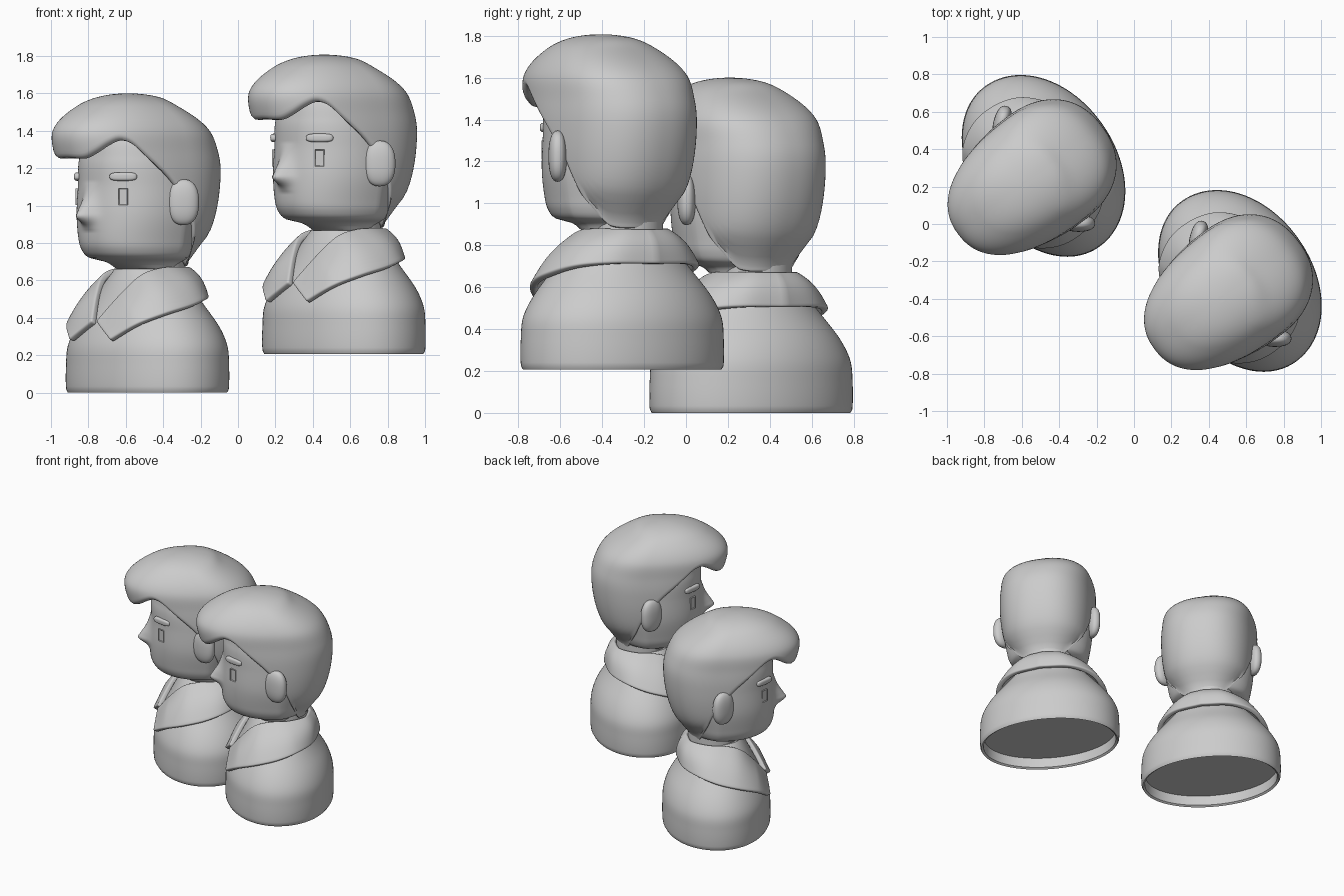
import bpy, bmesh, math
from math import sin, cos, pi, radians, sqrt, exp
from mathutils import Matrix, Vector

cube = bpy.data.objects.get("Cube")
if cube:
    bpy.data.objects.remove(cube, do_unlink=True)

grey = bpy.data.materials.new("plain_grey")
grey.use_nodes = True
colour = (0.6, 0.6, 0.6, 1)
grey.diffuse_color = colour
grey.node_tree.nodes["Principled BSDF"].inputs["Base Color"].default_value = colour

HEAD = Matrix.Translation((0.02, 0, 0))
BODY = Matrix.Rotation(radians(-2), 4, 'Z')
parts = []


def curve(table, key):
    """Smooth interpolation of the rows of a table keyed by their first column."""
    n = len(table)
    key = min(max(key, table[0][0]), table[-1][0])
    i = max(k for k in range(n - 1) if table[k][0] <= key)
    lo, hi = table[i], table[i + 1]
    before, after = table[max(i - 1, 0)], table[min(i + 2, n - 1)]
    h = hi[0] - lo[0]
    t = (key - lo[0]) / h
    out = []
    for c in range(1, len(lo)):
        m0 = (hi[c] - before[c]) / (hi[0] - before[0]) * h
        m1 = (after[c] - lo[c]) / (after[0] - lo[0]) * h
        d = hi[c] - lo[c]
        out.append(lo[c] + t * (m0 + t * (3 * d - 2 * m0 - m1 + t * (m0 + m1 - 2 * d))))
    return out


def oval(phi, a, front, back, n=2.0, mid=0.0, pinch=0.0):
    """Point on a rounded oval; phi is 0 at the front and grows to the left."""
    s, c = sin(phi), cos(phi)
    x = math.copysign(abs(s) ** (2 / n), s) * a * (1 - pinch * max(0, -c))
    y = -math.copysign(abs(c) ** (2 / n), c) * (front if c > 0 else back)
    return x, y + mid


def add(name, bm, matrix=Matrix(), mirror=False):
    bmesh.ops.recalc_face_normals(bm, faces=bm.faces[:])
    me = bpy.data.meshes.new(name)
    bm.to_mesh(me)
    bm.free()
    me.materials.append(grey)
    ob = bpy.data.objects.new(name, me)
    bpy.context.collection.objects.link(ob)
    ob.matrix_world = matrix
    if mirror:
        ob.modifiers.new("Mirror", 'MIRROR')
    parts.append(ob)
    return ob


def loft(rings, closed=True, caps=True):
    bm = bmesh.new()
    rows = [[bm.verts.new(p) for p in ring] for ring in rings]
    n = len(rows[0])
    for r, s in zip(rows, rows[1:]):
        for i in range(n if closed else n - 1):
            j = (i + 1) % n
            bm.faces.new((r[i], r[j], s[j], s[i]))
    if caps:
        bm.faces.new(rows[0])
        bm.faces.new(rows[-1])
    return bm


def pebble(size, place, power):
    """Ball with squared-off sides; a lower power is boxier."""
    bm = bmesh.new()
    bmesh.ops.create_uvsphere(bm, u_segments=40, v_segments=24, radius=1)
    for v in bm.verts:
        v.co = [math.copysign(abs(c) ** power, c) * s for c, s in zip(v.co, size)]
    bmesh.ops.transform(bm, matrix=place, verts=bm.verts[:])
    return bm


def angles(n):
    return [2 * pi * i / n for i in range(n)]


# Torso with a shallow hollow underneath: height, half width, front, back
torso = [(0, .515, .36, .38), (.02, .525, .37, .39), (.15, .525, .37, .392),
         (.25, .513, .362, .385), (.35, .46, .325, .35), (.47, .362, .262, .275),
         (.58, .26, .21, .215), (.66, .17, .17, .17)]
levels = [(.085, .495, .34, .36), (.01, .50, .345, .365)]
levels += [(z, *curve(torso, z)) for z in (k * .66 / 40 for k in range(41))]
add("torso", loft([[(*oval(p, a, f, b, 2.03), z) for p in angles(96)]
                   for z, a, f, b in levels]), BODY)

# Neck
add("neck", loft([[(*oval(p, .18, .18, .18, mid=.03), z) for p in angles(48)]
                  for z in (.4, .6, .78)]))

# Head with nose: height, half width, front, back
head = [(.66, .17, .16, .15), (.70, .20, .24, .18), (.72, .26, .33, .20), (.76, .29, .375, .22),
        (.82, .305, .395, .24), (.95, .325, .40, .28), (1.10, .325, .39, .30),
        (1.25, .315, .385, .30), (1.40, .27, .33, .25), (1.50, .12, .15, .10)]
nose = [(.86, 0), (.895, .022), (.94, .082), (.97, .07), (1.04, .03), (1.13, 0)]
rings = []
for k in range(85):
    z = .66 + .01 * k
    a, f, b = curve(head, z)
    bridge = curve(nose, z)[0]
    ring = []
    for p in angles(144):
        x, y = oval(p, a, f, b, 2.2, pinch=.25)
        if cos(p) > 0:
            y -= bridge * exp(-(x / .055) ** 2)
        ring.append((x, y, z))
    rings.append(ring)
add("head", loft(rings), HEAD)

# Hair: height, half width, middle, front, back, keyed by root of depth below crown
CROWN = 1.6
hair = [(1.60, 0, -.14, 0, 0), (1.58, .14, -.13, .175, .16), (1.53, .235, -.08, .35, .20),
        (1.41, .325, -.02, .548, .32), (1.28, .34, 0, .56, .37), (1.17, .345, 0, .49, .385),
        (1.0, .335, 0, .42, .365), (.86, .305, 0, .38, .32), (.78, .25, 0, .30, .265),
        (.66, .17, 0, .19, .18)]
hair = [(sqrt(CROWN - row[0]), *row[1:]) for row in hair]
hairline = [(0, 1.28), (18, 1.28), (30, 1.31), (42, 1.355), (50, 1.375), (58, 1.355), (66, 1.29),
            (73, 1.225), (80, 1.16), (90, 1.05), (97, .95), (104, .86), (118, .755),
            (132, .71), (180, .70)]


def hair_point(phi, t, shrink=1.0, lift=0.0):
    end = curve(hairline, math.degrees(min(phi, 2 * pi - phi)))[0]
    w = max(t, .02) * sqrt(CROWN - end)
    a, mid, f, b = curve(hair, w)
    x, y = oval(phi, a, f, b, 2.27, mid)
    return x * shrink, y * shrink, CROWN - w * w + lift


rows = [(k / 40, 1, 0) for k in range(41)]
rows += [(1, .99, -.012), (1, .965, -.024), (1, .93, -.027), (1, .89, -.018), (1, .66, .03)]
add("hair", loft([[hair_point(p, *row) for p in angles(160)] for row in rows]), HEAD)

# Ears, angled outward at the back
place = Matrix.Translation((.343, -.026, 1.018)) @ Matrix.Rotation(radians(-36), 4, 'Z')
add("ears", pebble((.044, .084, .122), place, .85), HEAD, mirror=True)

# Eyebrows
turn = Matrix.Rotation(radians(46), 4, 'Z')
place = Matrix.Translation((.197, -.318, 1.155)) @ turn
add("eyebrows", pebble((.074, .022, .023), place, .65), HEAD, mirror=True)

# Eyes: small upright plates with a slightly sunken middle
bm = bmesh.new()
bmesh.ops.create_cube(bm, size=1, matrix=Matrix.Diagonal((.05, .03, .09, 1)))
bm.faces.ensure_lookup_table()
face = min(bm.faces, key=lambda f: f.calc_center_median().y)
bmesh.ops.inset_individual(bm, faces=[face], thickness=.006, depth=-.004)
bmesh.ops.transform(bm, matrix=Matrix.Translation((.197, -.317, 1.047)) @ turn, verts=bm.verts[:])
add("eyes", bm, HEAD, mirror=True)

# Folded collar: sheet between a neck edge and a lower edge, from the front tip to the back
upper = [(0, .018, -.33, .375), (1, .11, -.235, .52), (2, .17, -.15, .62), (3, .19, -.045, .655),
         (4, .19, .065, .66), (5, .12, .18, .66), (6, 0, .213, .66)]
lower = [(0, .187, -.36, .278), (1, .32, -.28, .36), (2, .395, -.15, .417), (3, .40, 0, .457),
         (4, .345, .13, .49), (5, .208, .235, .505), (6, 0, .28, .505)]
rings = []
for i in range(61):
    top, low = Vector(curve(upper, i / 10)), Vector(curve(lower, i / 10))
    out = Vector((low.x, low.y, 0)).normalized() * .016 + Vector((0, 0, .016))
    rings.append([top.lerp(low, j / 12) + out * sin(pi * j / 12) * min(1, i / 10)
                  for j in range(13)])
collar = add("collar", loft(rings, closed=False, caps=False), BODY, mirror=True)
collar.modifiers[0].use_clip = True
solid = collar.modifiers.new("Thickness", 'SOLIDIFY')
solid.thickness = .036
solid.offset = 0
bevel = collar.modifiers.new("Soft edge", 'BEVEL')
bevel.width = .01
bevel.segments = 3
bevel.angle_limit = radians(50)

# Smooth shading
bpy.ops.object.select_all(action='DESELECT')
for ob in parts:
    ob.select_set(True)
bpy.context.view_layer.objects.active = parts[0]
bpy.ops.object.shade_smooth_by_angle(angle=radians(40))

# Two identical busts, the second one further forward and higher
spin = Matrix.Rotation(radians(-53), 4, 'Z')
first = Matrix.Translation((-.49, .308, 0)) @ spin
second = Matrix.Translation((.56, -.307, .207)) @ spin
for ob in parts:
    local = ob.matrix_basis.copy()
    twin = ob.copy()
    twin.name = "raised_" + ob.name
    bpy.context.collection.objects.link(twin)
    ob.matrix_world = first @ local
    twin.matrix_world = second @ local
